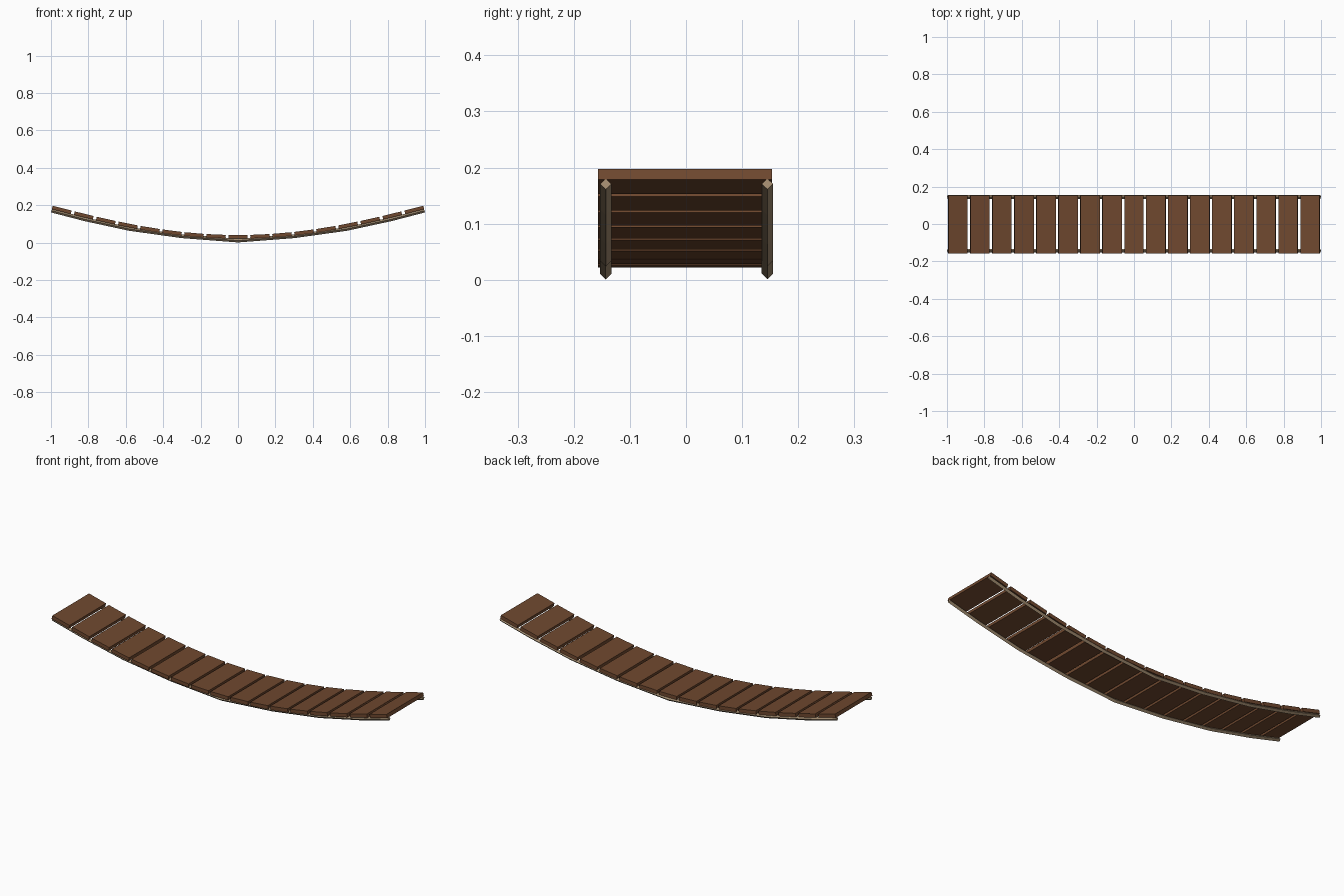
import bpy
import math

if "Cube" in bpy.data.objects:
    bpy.data.objects.remove(bpy.data.objects["Cube"], do_unlink=True)


def make_material(name, color):
    mat = bpy.data.materials.new(name)
    mat.use_nodes = True
    mat.diffuse_color = color
    mat.node_tree.nodes["Principled BSDF"].inputs["Base Color"].default_value = color
    return mat


wood = make_material("brown wood", (0.16, 0.065, 0.028, 1))
hemp = make_material("tan rope", (0.36, 0.26, 0.16, 1))

PLANKS = 17
LENGTH, WIDTH, THICK = 0.104, 0.31, 0.019


# Sagging line on which the planks lie
def sag(x):
    return 0.022 + 0.186 * x**2 - 0.028 * x**4


def slope(x):
    return 0.372 * x - 0.112 * x**3


# Deck planks, each tilted to follow the sag
for i in range(PLANKS):
    x = -0.945 + 1.89 * i / (PLANKS - 1)
    tilt = math.atan(slope(x))
    bpy.ops.mesh.primitive_cube_add(
        size=1,
        location=(x - math.sin(tilt) * THICK / 2, -0.002,
                  sag(x) + math.cos(tilt) * THICK / 2),
        rotation=(0, -tilt, 0))
    plank = bpy.context.object
    plank.name = f"plank_{i + 1}"
    plank.scale = (LENGTH, WIDTH, THICK)
    plank.data.materials.append(wood)

# Four-sided support ropes under both edges of the deck
half = [(0, 0.011), (0.3, 0.034), (0.58, 0.073), (0.82, 0.125), (0.997, 0.171)]
path = [(-x, z) for x, z in reversed(half[1:])] + half
for name, y in (("front_rope", -0.143), ("back_rope", 0.145)):
    curve = bpy.data.curves.new(name, "CURVE")
    curve.dimensions = "3D"
    curve.bevel_depth = 0.01
    curve.bevel_resolution = 0
    curve.use_fill_caps = True
    spline = curve.splines.new("POLY")
    spline.points.add(len(path) - 1)
    for point, (x, z) in zip(spline.points, path):
        point.co = (x, y, z, 1)
    spline.use_smooth = False
    curve.materials.append(hemp)
    rope = bpy.data.objects.new(name, curve)
    bpy.context.collection.objects.link(rope)
